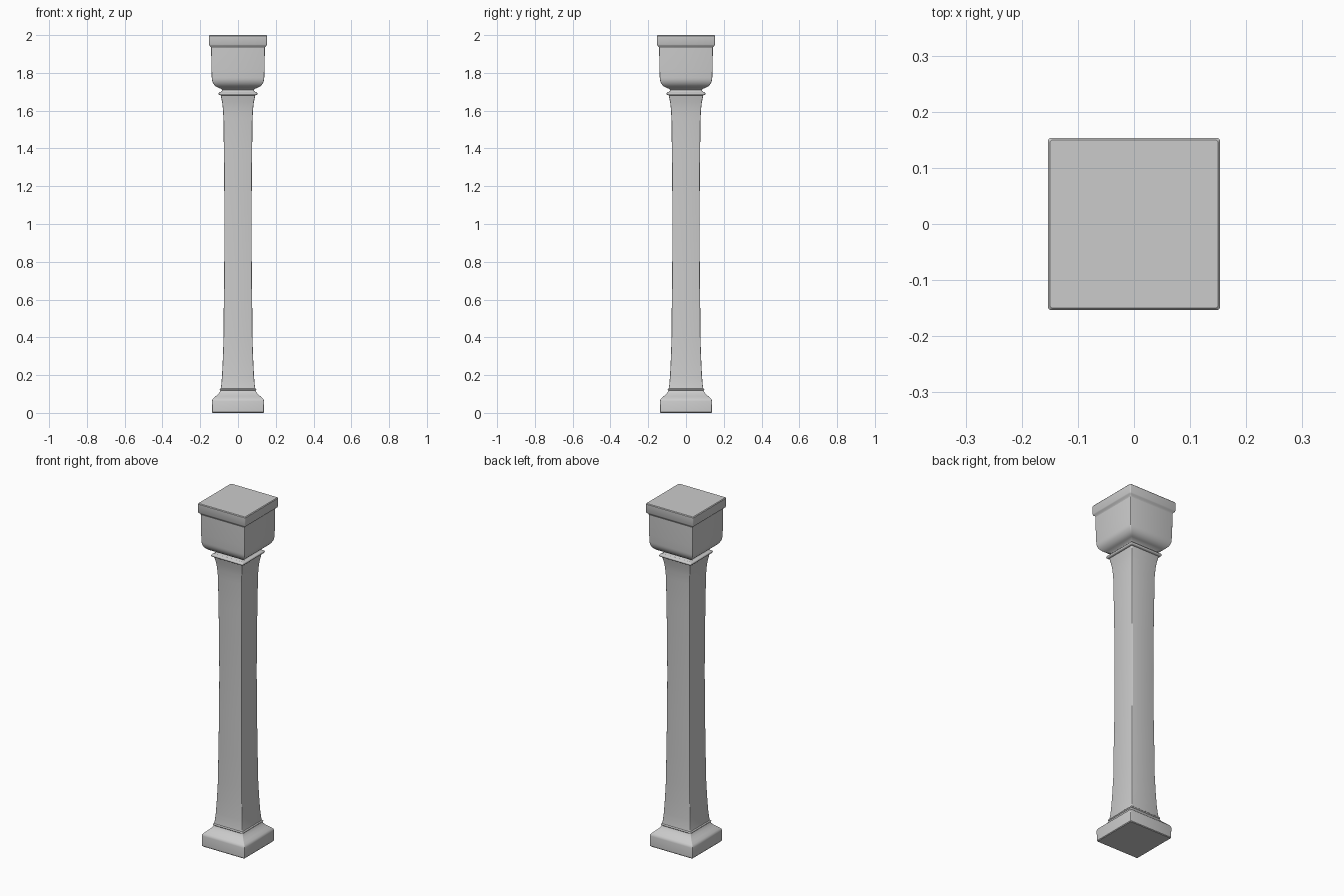
import bpy, bmesh, math

if "Cube" in bpy.data.objects:
    bpy.data.objects.remove(bpy.data.objects["Cube"])


def square_loft(name, profile, radius=0.004, steps=3):
    """Sweep (half width, height) pairs around a square with softened corners."""
    bm = bmesh.new()
    rings = []
    for half, z in profile:
        ring = []
        for corner in range(4):
            mid = math.radians(45 + 90 * corner)
            cx = math.copysign(half - radius, math.cos(mid))
            cy = math.copysign(half - radius, math.sin(mid))
            for i in range(steps + 1):
                a = math.radians(90 * corner + 90 * i / steps)
                ring.append(bm.verts.new((cx + radius * math.cos(a),
                                          cy + radius * math.sin(a), z)))
        rings.append(ring)
    n = len(rings[0])
    for low, high in zip(rings, rings[1:]):
        for i in range(n):
            j = (i + 1) % n
            bm.faces.new((low[i], low[j], high[j], high[i]))
    bm.faces.new(rings[0][::-1])
    bm.faces.new(rings[-1])
    mesh = bpy.data.meshes.new(name)
    bm.to_mesh(mesh)
    bm.free()
    obj = bpy.data.objects.new(name, mesh)
    bpy.context.collection.objects.link(obj)
    bpy.ops.object.select_all(action='DESELECT')
    obj.select_set(True)
    bpy.context.view_layer.objects.active = obj
    bpy.ops.object.shade_smooth_by_angle(angle=math.radians(35))
    return obj


def arc(cx, cz, rx, rz, start, end, steps=6):
    """Elliptical run of profile points, angles in degrees."""
    return [(cx + rx * math.cos(math.radians(start + (end - start) * i / steps)),
             cz + rz * math.sin(math.radians(start + (end - start) * i / steps)))
            for i in range(steps + 1)]


# Plinth with sloping shoulders
square_loft("base_plinth",
            [(0.134, 0), (0.137, 0.004), (0.138, 0.062), (0.136, 0.070), (0.131, 0.077),
             (0.118, 0.088), (0.104, 0.101), (0.096, 0.112), (0.093, 0.119)])

# Thin bead between base and shaft
square_loft("base_bead", [(0.092, 0.117)] + arc(0.092, 0.123, 0.005, 0.005, -80, 80)
            + [(0.090, 0.129)])

# Shaft, slimmest in the middle and flared at both ends
square_loft("shaft",
            [(0.092, 0.127), (0.089, 0.145), (0.085, 0.19), (0.081, 0.27), (0.077, 0.38),
             (0.0755, 0.55), (0.073, 0.75), (0.072, 1.0), (0.073, 1.22), (0.075, 1.40),
             (0.077, 1.56), (0.080, 1.61), (0.084, 1.645), (0.089, 1.670), (0.091, 1.682)])

# Collar under the capital
square_loft("collar", [(0.090, 1.681)] + arc(0.095, 1.690, 0.008, 0.008, -80, 80)
            + [(0.088, 1.700)])

# Capital: hollow neck, rounded bowl, straight sides
square_loft("capital",
            [(0.092, 1.698), (0.086, 1.703), (0.084, 1.709), (0.088, 1.715)]
            + arc(0.093, 1.775, 0.046, 0.055, -75, 0, 8)
            + [(0.141, 1.82), (0.142, 1.932)])

# Top slab with a small moulding beneath
square_loft("top_slab",
            [(0.142, 1.931), (0.145, 1.939), (0.151, 1.944), (0.1535, 1.950),
             (0.1535, 1.996), (0.150, 2.0)], 0.006)
